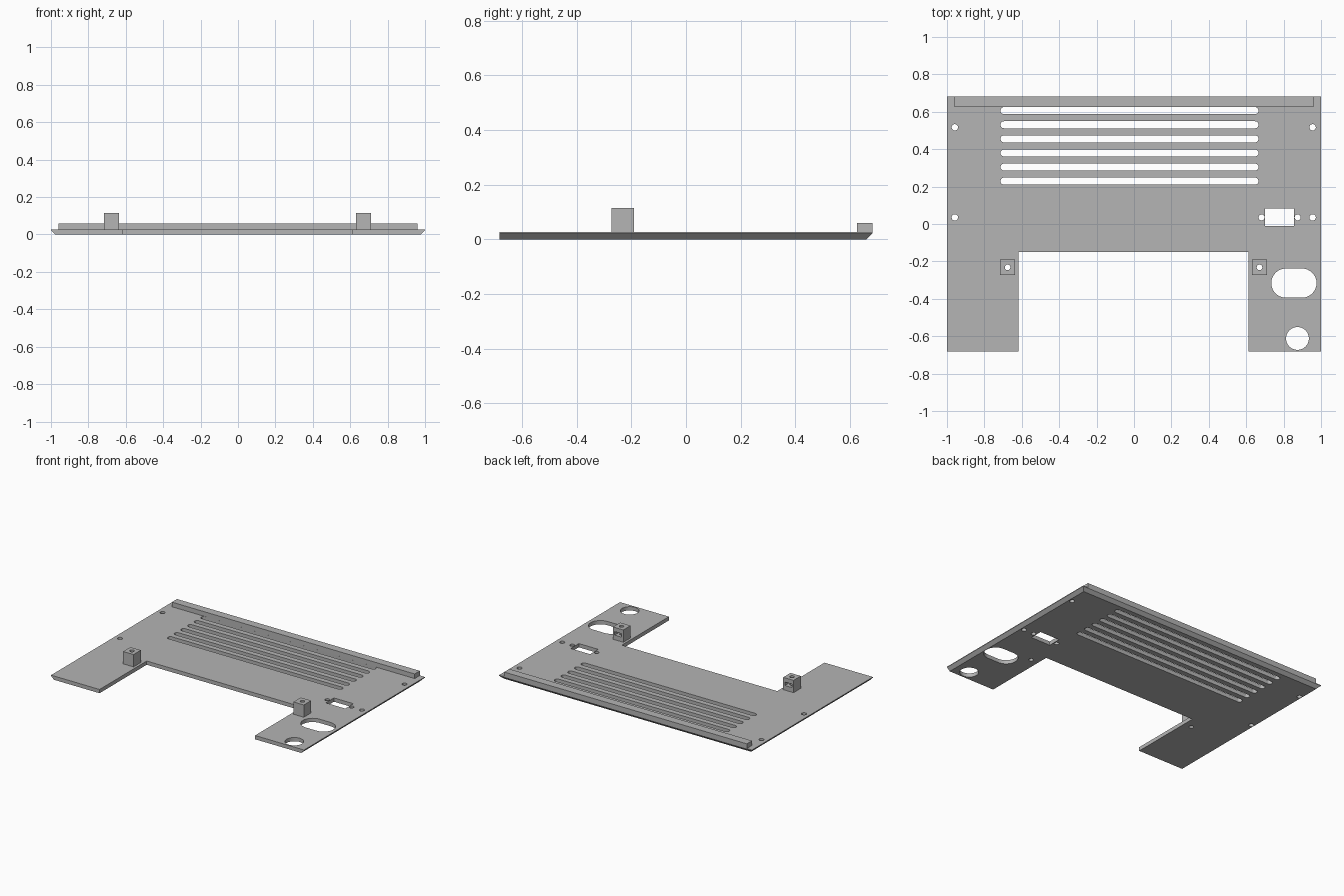
import bpy, bmesh, math

if "Cube" in bpy.data.objects:
    bpy.data.objects.remove(bpy.data.objects["Cube"])

T = 0.027  # plate thickness

grey = bpy.data.materials.new("grey")
grey.diffuse_color = (0.46, 0.46, 0.46, 1)
grey.use_nodes = True
grey.node_tree.nodes["Principled BSDF"].inputs["Base Color"].default_value = grey.diffuse_color


def make_object(name, bm):
    bmesh.ops.recalc_face_normals(bm, faces=bm.faces)
    me = bpy.data.meshes.new(name)
    bm.to_mesh(me)
    bm.free()
    me.materials.append(grey)
    ob = bpy.data.objects.new(name, me)
    bpy.context.collection.objects.link(ob)
    return ob


def loft(bm, rings):
    """Closed solid through equal-length rings of points."""
    rows = [[bm.verts.new(p) for p in ring] for ring in rings]
    n = len(rows[0])
    bm.faces.new(rows[0][::-1])
    bm.faces.new(rows[-1])
    for a, b in zip(rows, rows[1:]):
        for i in range(n):
            j = (i + 1) % n
            bm.faces.new((a[i], a[j], b[j], b[i]))


def prism(bm, outline, z0, z1):
    loft(bm, [[(x, y, z) for x, y in outline] for z in (z0, z1)])


def rect(x0, x1, y0, y1):
    return [(x0, y0), (x1, y0), (x1, y1), (x0, y1)]


def slot(cx, cy, half, r, seg=16):
    """Round-ended outline; half is the distance from centre to each arc centre."""
    pts = []
    for side, start in ((1, -math.pi / 2), (-1, math.pi / 2)):
        for i in range(seg + 1):
            a = start + math.pi * i / seg
            pts.append((cx + side * half + r * math.cos(a), cy + r * math.sin(a)))
    return pts


def circle(cx, cy, r, seg=32):
    return [(cx + r * math.cos(2 * math.pi * i / seg),
             cy + r * math.sin(2 * math.pi * i / seg)) for i in range(seg)]


def cut(ob, cutter):
    mod = ob.modifiers.new("cut", 'BOOLEAN')
    mod.operation = 'DIFFERENCE'
    mod.solver = 'EXACT'
    mod.object = cutter
    bpy.context.view_layer.objects.active = ob
    bpy.ops.object.modifier_apply(modifier=mod.name)
    bpy.data.objects.remove(cutter)


# U-shaped plate, underside chamfered along the sides and the back
outline = [(-1, -0.683), (-0.617, -0.683), (-0.617, -0.15), (0.613, -0.15),
           (0.613, -0.683), (1, -0.683), (1, 0.683), (-1, 0.683)]


def inset(x, y, d=0.022):
    return (math.copysign(1 - d, x) if abs(x) > 0.99 else x,
            y - d if y > 0.6 else y, 0)


bm = bmesh.new()
loft(bm, [[inset(x, y) for x, y in outline],
          [(x, y, 0.022) for x, y in outline],
          [(x, y, T) for x, y in outline]])
plate = make_object("base_plate", bm)

# Openings through the plate
block_x = (-0.676, 0.671)
block_y = -0.232
holes = [slot(-0.024, 0.229 + 0.0754 * i, 0.671, 0.0188) for i in range(6)]  # vents
holes += [circle(x, y, 0.017) for x in (-0.958, 0.955) for y in (0.517, 0.035)]
holes += [circle(x, 0.035, 0.016) for x in (0.682, 0.875)]  # connector screws
holes += [rect(0.701, 0.855, -0.01, 0.082)]                 # connector window
holes += [slot(0.855, -0.316, 0.043, 0.078)]                # large oval
holes += [circle(0.874, -0.612, 0.061, 48)]                 # large round
holes += [circle(x, block_y, 0.015) for x in block_x]
bm = bmesh.new()
for h in holes:
    prism(bm, h, -0.1, 0.2)
cut(plate, make_object("plate_cutter", bm))

# Raised rail along the back edge
bm = bmesh.new()
prism(bm, rect(-0.96, 0.96, 0.625, 0.683), T, 0.06)
make_object("back_rail", bm)

# Screw blocks with a vertical hole and a nut pocket opening to the back
for name, x in zip(("left_block", "right_block"), block_x):
    bm = bmesh.new()
    prism(bm, rect(x - 0.041, x + 0.041, block_y - 0.041, block_y + 0.041), T, 0.115)
    block = make_object(name, bm)
    bm = bmesh.new()
    prism(bm, circle(x, block_y, 0.015), -0.1, 0.2)
    cut(block, make_object("screw_cutter", bm))
    bm = bmesh.new()
    prism(bm, rect(x - 0.027, x + 0.027, block_y - 0.027, block_y + 0.1), 0.06, 0.085)
    cut(block, make_object("nut_cutter", bm))

# Smooth the round walls while keeping edges sharp
for ob in bpy.context.collection.objects:
    ob.select_set(True)
    bpy.context.view_layer.objects.active = ob
bpy.ops.object.shade_smooth_by_angle(angle=math.radians(30))
